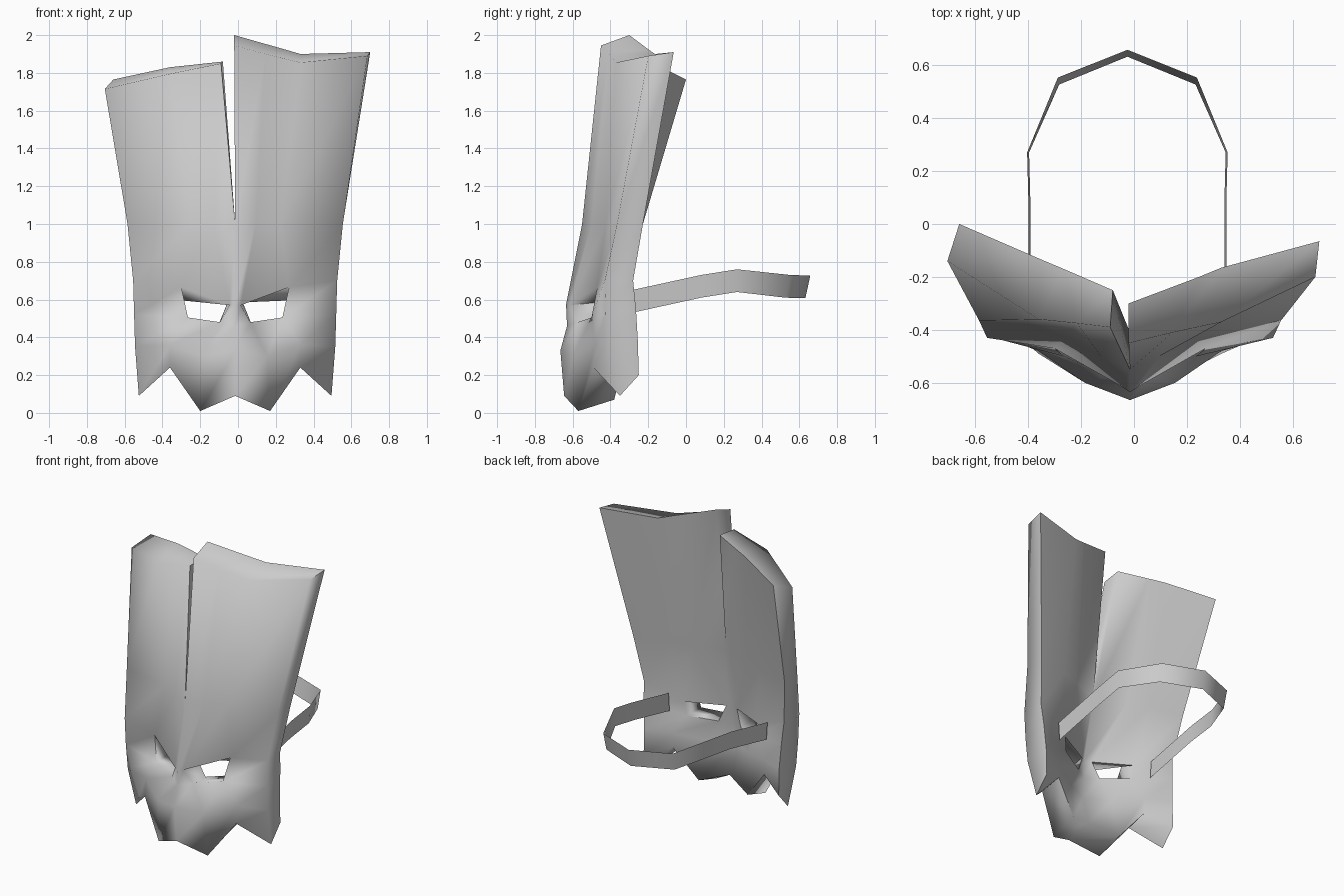
import bpy
import bmesh
import math

cube = bpy.data.objects.get("Cube")
if cube:
    bpy.data.objects.remove(cube)

CENTRE = -0.015  # the mask sits slightly off centre

grey = bpy.data.materials.new("plain_grey")
grey.use_nodes = True
colour = (0.6, 0.6, 0.6, 1)
grey.diffuse_color = colour
grey.node_tree.nodes["Principled BSDF"].inputs["Base Color"].default_value = colour


def finish(bm, name, angle):
    """Turn a bmesh into a named, shaded object."""
    bmesh.ops.remove_doubles(bm, verts=bm.verts, dist=0.0005)
    mesh = bpy.data.meshes.new(name)
    bm.to_mesh(mesh)
    bm.free()
    mesh.materials.append(grey)
    obj = bpy.data.objects.new(name, mesh)
    bpy.context.collection.objects.link(obj)
    bpy.ops.object.select_all(action="DESELECT")
    obj.select_set(True)
    bpy.context.view_layer.objects.active = obj
    bpy.ops.object.shade_smooth_by_angle(angle=math.radians(angle))
    return obj


# Half cross-sections, running from the centre ridge round to the back:
# centre, inner eye, outer eye, front corner,
# back corner, back outer eye, back inner eye, back centre
jaw_edge = [(0, -.645, .09), (.185, -.57, .01), (.345, -.49, .24),
            (.51, -.35, .09), (.51, -.25, .2),
            (.345, -.33, .27), (.185, -.38, .07), (0, -.45, .13)]
muzzle = [(0, -.665, .33), (.17, -.6, .3), (.345, -.48, .36),
          (.53, -.41, .35), (.51, -.255, .38),
          (.345, -.33, .37), (.16, -.43, .33), (0, -.51, .33)]
lower_lid = [(0, -.63, .46), (.08, -.575, .48), (.25, -.5, .505),
             (.535, -.425, .52), (.52, -.265, .55),
             (.26, -.36, .5), (.085, -.45, .475), (0, -.5, .47)]
brow = [(0, -.635, .575), (.03, -.615, .57), (.285, -.47, .665),
        (.54, -.43, .7), (.53, -.28, .7),
        (.275, -.35, .595), (.04, -.47, .585), (0, -.5, .59)]
slit_base = [(0, -.55, 1), (.11, -.5, 1), (.24, -.425, 1),
             (.57, -.365, 1), (.57, -.228, 1),
             (.34, -.28, 1), (.2, -.33, 1), (0, -.41, 1)]
left_top = [(-.005, -.45, 1.945), (.16, -.41, 1.9), (.345, -.37, 1.855),
            (.7, -.2, 1.89), (.715, -.065, 1.91),
            (.345, -.165, 1.9), (.26, -.2, 1.925), (-.005, -.3, 2)]
right_top = [(.075, -.39, 1.85), (.2, -.375, 1.825), (.345, -.36, 1.795),
             (.69, -.14, 1.715), (.645, 0, 1.765),
             (.345, -.13, 1.83), (.25, -.17, 1.84), (.065, -.25, 1.86)]


def build_half(bm, side, top):
    def face(points):
        if side < 0:
            points = points[::-1]
        bm.faces.new([bm.verts.new((side * x + CENTRE, y, z))
                      for x, y, z in points])

    def loft(low, high, skip=(), closed=False):
        count = len(low)
        for i in range(count if closed else count - 1):
            j = (i + 1) % count
            if i not in skip:
                face([low[i], low[j], high[j], high[i]])

    def cap(ring, up):
        c, a, b, o, k, m, p, n = ring
        for quad in ([c, a, p, n], [a, b, m, p], [b, o, k, m]):
            face(quad if up else quad[::-1])

    # Thick face with the eye left open front and back
    cap(jaw_edge, False)
    loft(jaw_edge, muzzle)
    loft(muzzle, lower_lid)
    loft(lower_lid, brow, skip=(1, 5))

    # Walls of the eye opening
    front = [lower_lid[1], lower_lid[2], brow[2], brow[1]]
    back = [lower_lid[6], lower_lid[5], brow[5], brow[6]]
    loft(front, back, closed=True)

    # Tall forehead split by the slit
    loft(brow, slit_base)
    loft(slit_base, top, closed=True)
    cap(top, True)


bm = bmesh.new()
build_half(bm, 1, left_top)
build_half(bm, -1, right_top)
finish(bm, "mask", 85)

# Head strap: a flat ribbon around the back of the head
half_path = [(.37, -.31, .585), (.37, .08, .67), (.375, .27, .7),
             (.26, .54, .67), (0, .645, .667)]
path = half_path + [(-x, y, z) for x, y, z in half_path[-2::-1]]
bm = bmesh.new()
rails = []
for x, y, z in path:
    lean = .013 if y > .4 else 0
    rails.append([bm.verts.new((x * (1 + s * .01) - .025, y + s * lean, z + s * .06))
                  for s in (-1, 1)])
for (a, b), (c, d) in zip(rails, rails[1:]):
    bm.faces.new((a, c, d, b))
finish(bm, "head_strap", 60)
